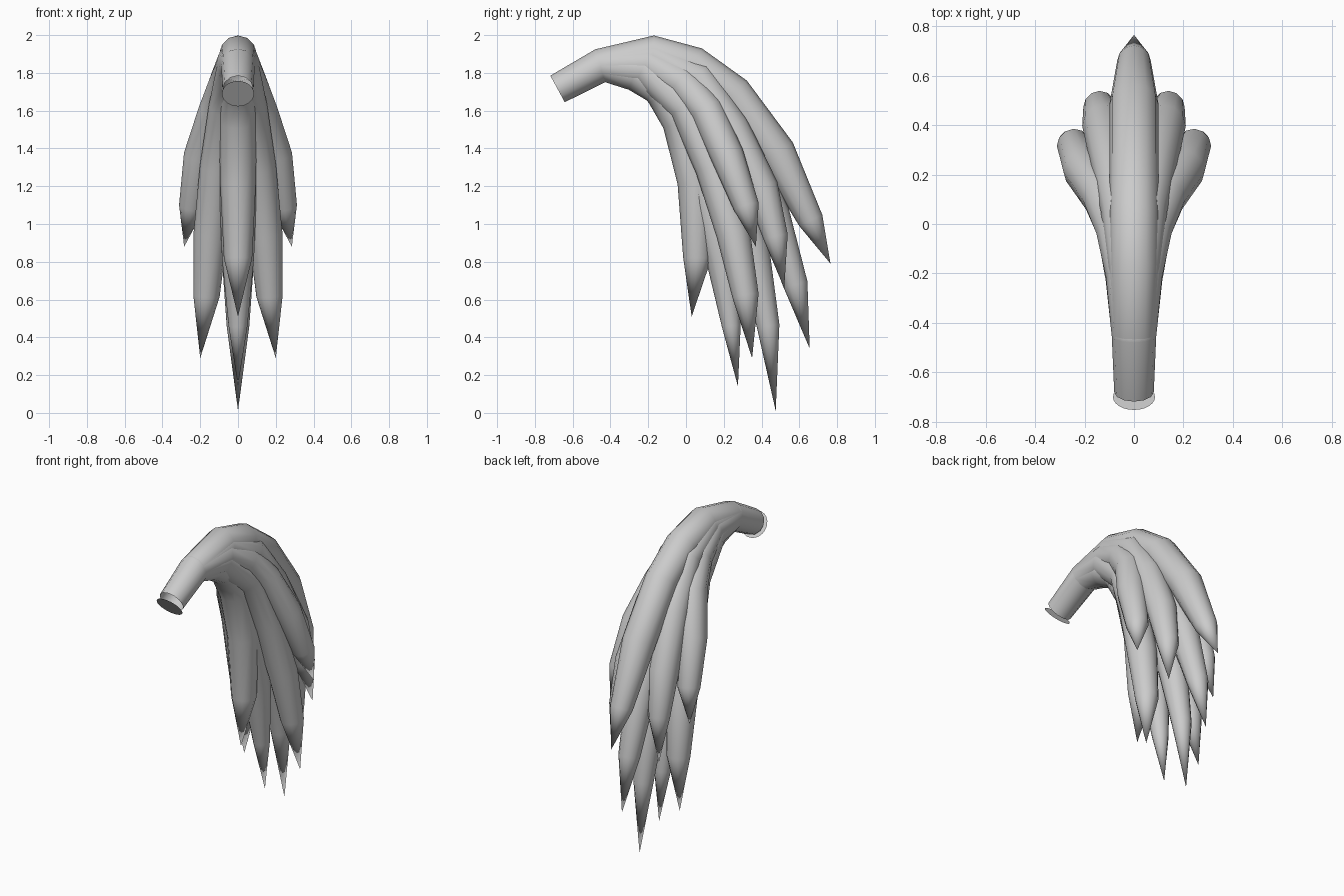
import bpy, bmesh, math
from mathutils import Vector

if "Cube" in bpy.data.objects:
    bpy.data.objects.remove(bpy.data.objects["Cube"])

grey = bpy.data.materials.new("light grey")
grey.diffuse_color = (0.6, 0.6, 0.6, 1)
grey.use_nodes = True
grey.node_tree.nodes["Principled BSDF"].inputs["Base Color"].default_value = grey.diffuse_color
SIDES = 12


def finish(bm, name):
    bmesh.ops.recalc_face_normals(bm, faces=bm.faces)
    me = bpy.data.meshes.new(name)
    bm.to_mesh(me)
    bm.free()
    me.materials.append(grey)
    ob = bpy.data.objects.new(name, me)
    bpy.context.collection.objects.link(ob)
    bpy.context.view_layer.objects.active = ob
    ob.select_set(True)
    bpy.ops.object.shade_smooth_by_angle(angle=math.radians(50))
    ob.select_set(False)


# Tapered tube through (x, y, z, radius) rings, closing in a pointed tip
def strand(name, path, side=1):
    bm = bmesh.new()
    pts = [Vector((p[0] * side, p[1], p[2])) for p in path]
    rings = []
    for i, p in enumerate(pts[:-1]):
        t = (pts[i + 1] - pts[max(i - 1, 0)]).normalized()
        u = (Vector((1, 0, 0)) - t * t.x).normalized()
        v = t.cross(u)
        rings.append([bm.verts.new(p + path[i][3] * (u * math.cos(a) + v * math.sin(a)))
                      for a in (2 * math.pi * k / SIDES for k in range(SIDES))])
    tip = bm.verts.new(pts[-1])
    for a, b in zip(rings, rings[1:]):
        for k in range(SIDES):
            n = (k + 1) % SIDES
            bm.faces.new((a[k], a[n], b[n], b[k]))
    for k in range(SIDES):
        bm.faces.new((rings[-1][k], rings[-1][(k + 1) % SIDES], tip))
    finish(bm, name)


# Shared stem rings at the root of every strand
root = [(0, -.68, 1.715, .08), (0, -.45, 1.84, .09)]

# Strands on the centre line, from the outer curve to the inner one
strand("top_strand", root + [(0, -.17, 1.90, .098), (0, .04, 1.84, .10), (0, .25, 1.69, .10),
                             (0, .48, 1.38, .10), (0, .66, 1.02, .068), (0, .765, .79, 0)])
strand("back_strand", root + [(0, -.17, 1.86, .095), (0, .10, 1.70, .10), (0, .30, 1.42, .10),
                              (0, .46, 1.05, .09), (0, .58, .68, .065), (0, .655, .34, 0)])
strand("long_strand", root + [(0, -.19, 1.83, .095), (0, .04, 1.63, .10), (0, .22, 1.28, .10),
                              (0, .35, .88, .09), (0, .435, .46, .06), (0, .475, .01, 0)])
strand("inner_strand", root + [(0, -.22, 1.81, .095), (0, -.02, 1.58, .10), (0, .10, 1.20, .10),
                               (0, .19, .82, .085), (0, .24, .46, .05), (0, .275, .14, 0)])
strand("front_strand", root + [(0, -.27, 1.80, .095), (0, -.13, 1.72, .10), (0, -.025, 1.54, .10),
                               (0, .05, 1.22, .095), (0, .06, .82, .075), (0, .03, .51, 0)])

# Mirrored strands fanning out to the sides
for s, label in ((1, "right"), (-1, "left")):
    strand(label + "_outer_strand",
           root + [(.02, -.2, 1.85, .095), (.06, -.02, 1.75, .095), (.12, .11, 1.60, .09),
                   (.20, .22, 1.36, .088), (.245, .32, 1.09, .068), (.285, .37, .88, 0)], s)
    strand(label + "_back_strand",
           root + [(.01, -.17, 1.88, .095), (.04, .06, 1.77, .095), (.08, .24, 1.51, .095),
                   (.12, .40, 1.19, .09), (.14, .475, .93, .065), (.17, .52, .66, 0)], s)
    strand(label + "_lower_strand",
           root + [(.02, -.22, 1.82, .095), (.06, 0, 1.62, .095), (.11, .14, 1.30, .092),
                   (.145, .25, .95, .09), (.167, .315, .62, .07), (.2, .35, .29, 0)], s)

# Loose disc just off the open end of the stem
bm = bmesh.new()
bmesh.ops.create_circle(bm, cap_ends=True, radius=.085, segments=24)
normal = Vector((0, -.79, -.61))
rot = Vector((0, 0, 1)).rotation_difference(normal).to_matrix()
bmesh.ops.rotate(bm, matrix=rot, verts=bm.verts)
bmesh.ops.translate(bm, vec=(0, -.70, 1.69), verts=bm.verts)
finish(bm, "end_disc")
